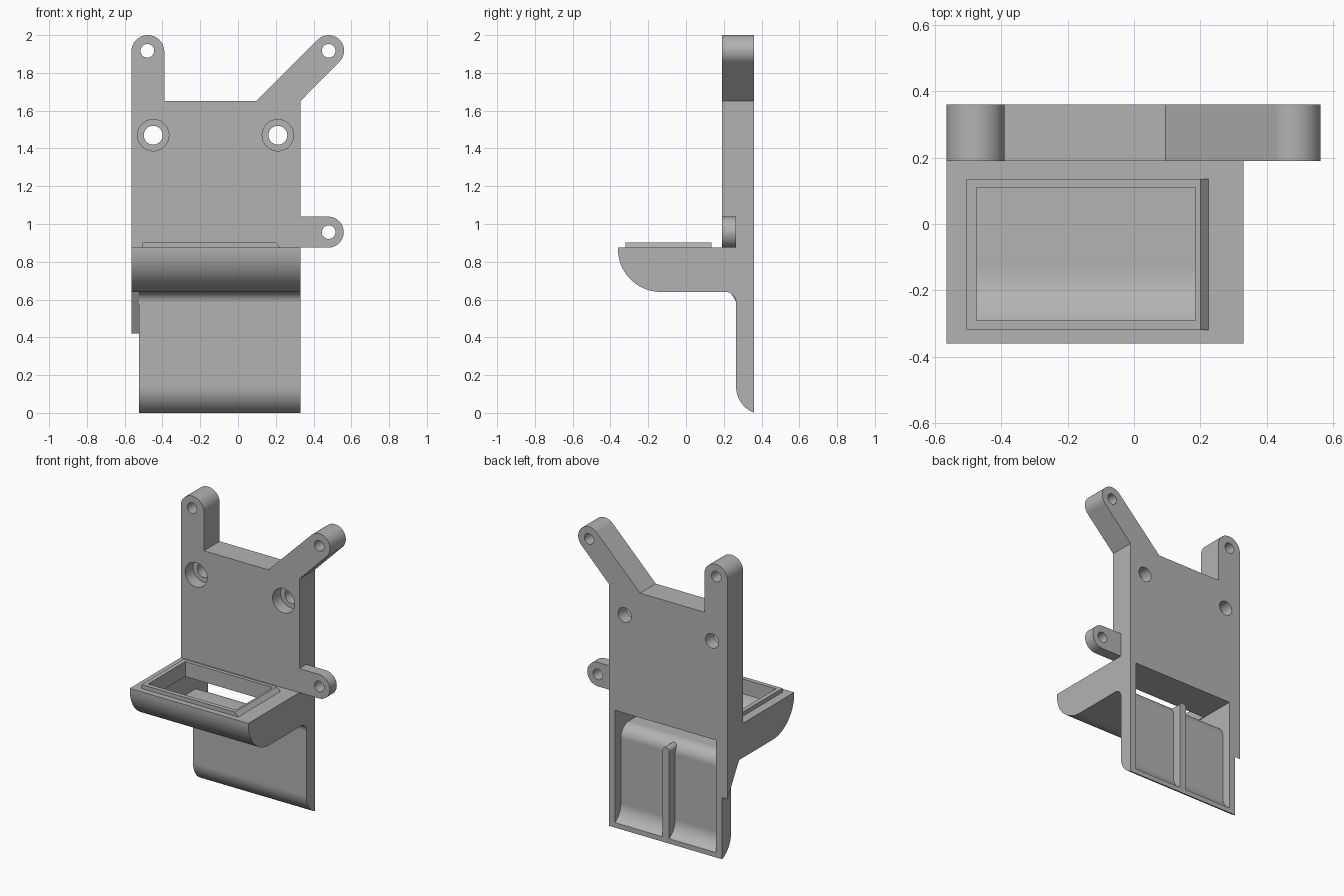
import bpy
import bmesh
import math
from mathutils import Vector

default = bpy.data.objects.get("Cube")
if default:
    bpy.data.objects.remove(default, do_unlink=True)

grey = bpy.data.materials.new("plain grey")
grey.use_nodes = True
grey.diffuse_color = (0.45, 0.45, 0.45, 1)
grey.node_tree.nodes["Principled BSDF"].inputs["Base Color"].default_value = grey.diffuse_color


def arc(cx, cy, rx, ry, start, end, steps=20):
    """Points on an elliptical arc, angles in degrees."""
    angles = [math.radians(start + (end - start) * i / steps) for i in range(steps + 1)]
    return [(cx + rx * math.cos(a), cy + ry * math.sin(a)) for a in angles]


def prism(name, outline, axis, low, high):
    """Extrude a closed outline along x (outline in y, z), y (x, z) or z (x, y)."""
    place = {"x": lambda p, d: (d, p[0], p[1]),
             "y": lambda p, d: (p[0], d, p[1]),
             "z": lambda p, d: (p[0], p[1], d)}[axis]
    bm = bmesh.new()
    face = bm.faces.new([bm.verts.new(place(p, low)) for p in outline])
    moved = bmesh.ops.extrude_face_region(bm, geom=[face])
    verts = [v for v in moved["geom"] if isinstance(v, bmesh.types.BMVert)]
    shift = Vector(place((0, 0), high - low))
    bmesh.ops.translate(bm, verts=verts, vec=shift)
    bmesh.ops.recalc_face_normals(bm, faces=bm.faces)
    mesh = bpy.data.meshes.new(name)
    bm.to_mesh(mesh)
    bm.free()
    mesh.materials.append(grey)
    obj = bpy.data.objects.new(name, mesh)
    bpy.context.collection.objects.link(obj)
    return obj


def rect(x0, x1, y0, y1):
    return [(x0, y0), (x1, y0), (x1, y1), (x0, y1)]


def activate(obj):
    bpy.ops.object.select_all(action="DESELECT")
    obj.select_set(True)
    bpy.context.view_layer.objects.active = obj


def combine(obj, other, operation):
    """Apply a boolean and remove the second object."""
    activate(obj)
    mod = obj.modifiers.new("combine", "BOOLEAN")
    mod.object = other
    mod.operation = operation
    mod.solver = "EXACT"
    bpy.ops.object.modifier_apply(modifier=mod.name)
    bpy.data.objects.remove(other, do_unlink=True)


LEFT, RIGHT, STEP = -0.565, 0.33, -0.525
FRONT, BACK = 0.19, 0.36
SHELF = 0.875

# Mounting plate with its straight arm and its diagonal arm
outline = [(LEFT, 0.8), (RIGHT, 0.8), (RIGHT, 1.65)]
outline += arc(0.48, 1.918, 0.082, 0.082, -45, 135)
outline += [(0.095, 1.65), (-0.39, 1.65)]
outline += arc(-0.4775, 1.9125, 0.0875, 0.0875, 0, 180)
bracket = prism("bracket", outline, "y", FRONT, BACK)

# Shelf with rounded front, flowing into the lower skirt
nose = [(BACK, SHELF), (-0.36, SHELF)] + arc(-0.13, 0.865, 0.23, 0.225, 180, 270)
skirt = nose + arc(0.21, 0.585, 0.055, 0.055, 90, 0, 8)
skirt += arc(0.415, 0.14, 0.15, 0.15, 180, 248.5, 14) + [(BACK, 0)]
combine(bracket, prism("skirt", skirt, "x", STEP, RIGHT), "UNION")

# Narrow side strip tapering to the back
strip = nose + [(0.235, 0.64), (BACK, 0.42)]
combine(bracket, prism("side_strip", strip, "x", LEFT, STEP), "UNION")

# Side tab
tab = [(0.25, SHELF)] + arc(0.478, 0.957, 0.082, 0.082, -90, 90) + [(0.25, 1.039)]
combine(bracket, prism("side_tab", tab, "y", FRONT, 0.265), "UNION")

# Raised rim with one sloping end
rim = [(-0.505, 0.86), (0.225, 0.86), (0.225, SHELF), (0.2, 0.902), (-0.505, 0.902)]
combine(bracket, prism("rim", rim, "y", -0.32, 0.135), "UNION")

# Duct cavity from the shelf to the back, leaving a central rib
hollow = [(0.4, 0.8)] + arc(-0.13, 0.865, 0.2, 0.195, 199.5, 270)
hollow += arc(0.21, 0.585, 0.085, 0.085, 90, 0, 10)
hollow += arc(0.415, 0.14, 0.12, 0.12, 180, 262.8, 14)
cavity = prism("cavity", hollow, "x", -0.48, 0.285)
rib = [(-0.125, -0.1), (-0.075, -0.1)] + arc(-0.1, 0.625, 0.025, 0.025, 0, 180, 12)
combine(cavity, prism("rib", rib, "y", 0.2, 0.5), "DIFFERENCE")
combine(bracket, cavity, "DIFFERENCE")
combine(bracket, prism("opening", rect(-0.475, 0.185, -0.29, 0.11), "z", 0.76, 1), "DIFFERENCE")

# Screw holes in the arms and tab, counterbored holes in the plate
holes = [(-0.48, 1.917, 0.036), (0.48, 1.917, 0.036), (0.48, 0.957, 0.036),
         (-0.449, 1.47, 0.05), (0.211, 1.47, 0.05)]
for x, z, radius in holes:
    circle = arc(x, z, radius, radius, 0, 360, 32)[:-1]
    combine(bracket, prism("hole", circle, "y", 0, 0.5), "DIFFERENCE")
    if radius > 0.04:
        circle = arc(x, z, 0.083, 0.083, 0, 360, 40)[:-1]
        combine(bracket, prism("counterbore", circle, "y", 0, 0.275), "DIFFERENCE")

# Smooth curved surfaces, flat faces kept flat
activate(bracket)
bpy.ops.object.shade_smooth_by_angle(angle=math.radians(25))
weighted = bracket.modifiers.new("flat faces", "WEIGHTED_NORMAL")
weighted.keep_sharp = True
